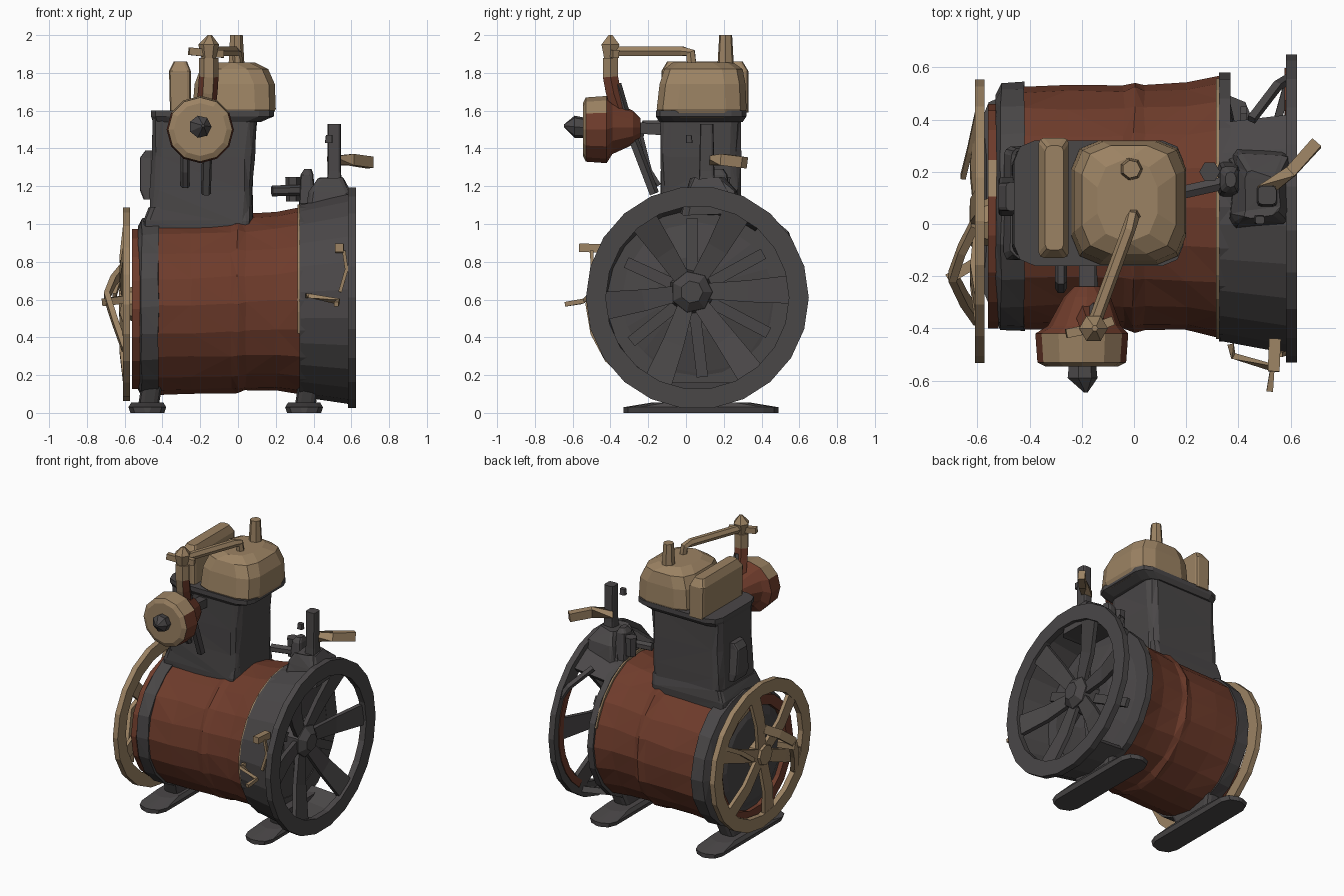
import bpy, bmesh, math, random
from mathutils import Vector

random.seed(4)


def material(name, rgb):
    m = bpy.data.materials.new(name)
    m.diffuse_color = (*rgb, 1)
    return m


DARK = material("dark iron", (0.068, 0.063, 0.064))
RED = material("rust red", (0.155, 0.044, 0.024))
TAN = material("worn tan", (0.33, 0.225, 0.125))


def build(name, verts, faces, mats, rule=None, jitter=0):
    """Flat shaded mesh; rule(normal, centre) picks the material slot."""
    mesh = bpy.data.meshes.new(name)
    verts = [Vector(v) + Vector([random.uniform(-jitter, jitter) for _ in range(3)]) for v in verts]
    mesh.from_pydata(verts, [], faces)
    bm = bmesh.new()
    bm.from_mesh(mesh)
    if jitter:
        bmesh.ops.triangulate(bm, faces=bm.faces[:])
    bmesh.ops.recalc_face_normals(bm, faces=bm.faces[:])
    bm.normal_update()
    if rule:
        for f in bm.faces:
            f.material_index = rule(f.normal, f.calc_center_median())
    bm.to_mesh(mesh)
    bm.free()
    for m in mats:
        mesh.materials.append(m)
    ob = bpy.data.objects.new(name, mesh)
    bpy.context.collection.objects.link(ob)
    return ob


def lathe(name, axis, stations, n, mats, loop=False, arc=(0, 360), rule=None, jitter=0):
    """Sections (position, radius, centre_a, centre_b) round the x, y or z axis."""
    full = arc[1] - arc[0] >= 360
    cnt = n if full else n + 1
    verts, faces = [], []
    for p, r, a, b in stations:
        for i in range(cnt):
            t = math.radians(arc[0] + (arc[1] - arc[0]) * i / n)
            u, v = a + r * math.cos(t), b + r * math.sin(t)
            verts.append({"x": (p, u, v), "y": (u, p, v), "z": (u, v, p)}[axis])
    k = len(stations)
    for s in range(k if loop else k - 1):
        for i in range(n):
            j, s2 = (i + 1) % cnt, (s + 1) % k
            faces.append((s * cnt + i, s * cnt + j, s2 * cnt + j, s2 * cnt + i))
    if loop and not full:
        faces += [[s * cnt for s in range(k)], [s * cnt + n for s in range(k)]]
    if not loop:
        faces += [list(range(cnt)), list(range((k - 1) * cnt, k * cnt))]
    return build(name, verts, faces, mats, rule, jitter)


def ring(name, axis, p0, p1, r_in, r_out, a, b, n, mats, **kw):
    prof = [(p0, r_in, a, b), (p0, r_out, a, b), (p1, r_out, a, b), (p1, r_in, a, b)]
    return lathe(name, axis, prof, n, mats, loop=True, **kw)


def block(name, levels, mat, cut=0.0, jitter=0):
    """Stacked rectangles (z, x0, x1, y0, y1) with corners rounded by two cuts."""
    verts, faces = [], []
    c = max(cut, 0.002)
    for z, x0, x1, y0, y1 in levels:
        for cx, cy, t0 in ((x1 - c, y1 - c, 0), (x0 + c, y1 - c, 90), (x0 + c, y0 + c, 180), (x1 - c, y0 + c, 270)):
            for t in (t0, t0 + 45, t0 + 90):
                t = math.radians(t)
                verts.append((cx + c * math.cos(t), cy + c * math.sin(t), z))
    for s in range(len(levels) - 1):
        for i in range(12):
            j = (i + 1) % 12
            faces.append((s * 12 + i, s * 12 + j, s * 12 + 12 + j, s * 12 + 12 + i))
    faces += [list(range(12)), list(range(len(verts) - 12, len(verts)))]
    return build(name, verts, faces, [mat], jitter=jitter)


def bar(name, pts, w, h, mats, n=4, w_end=None, rule=None):
    """Swept bar; width across goes from w to w_end, h is the thickness."""
    pts = [Vector(p) for p in pts]
    verts, faces = [], []
    for i, p in enumerate(pts):
        f = i / (len(pts) - 1)
        wi = w + ((w_end or w) - w) * f
        d = (pts[min(i + 1, len(pts) - 1)] - pts[max(i - 1, 0)]).normalized()
        up = Vector((1, 0, 0)) if abs(d.x) < 0.75 else Vector((0, 0, 1))
        side = d.cross(up).normalized()
        up = side.cross(d)
        for k in range(n):
            t = 2 * math.pi * (k + 0.5) / n
            s = 1 / math.cos(math.pi / n)
            verts.append(p + side * math.cos(t) * wi / 2 * s + up * math.sin(t) * h / 2 * s)
    for s in range(len(pts) - 1):
        for i in range(n):
            j = (i + 1) % n
            faces.append((s * n + i, s * n + j, s * n + n + j, s * n + n + i))
    faces += [list(range(n)), list(range(len(verts) - n, len(verts)))]
    return build(name, verts, faces, mats if isinstance(mats, list) else [mats], rule)


# Drum body with a soft seam, and its dark left end
lathe("drum", "x", [(-0.43, 0.465, 0.065, 0.565), (-0.25, 0.465, 0.065, 0.57), (-0.04, 0.467, 0.065, 0.575),
                    (0.0, 0.48, 0.065, 0.58), (0.04, 0.467, 0.065, 0.583),
                    (0.2, 0.475, 0.065, 0.59), (0.34, 0.5, 0.065, 0.595)], 20, [RED], jitter=0.006)
lathe("left_end", "x", [(-0.53, 0.43, 0.06, 0.56), (-0.51, 0.475, 0.065, 0.56),
                        (-0.42, 0.478, 0.065, 0.565)], 20, [DARK], jitter=0.004)
ring("left_end_rim", "x", -0.56, -0.52, 0.36, 0.43, 0.03, 0.55, 18, [RED, TAN],
     rule=lambda n, c: int(0.1 < c.y < 0.27 and c.z > 0.5))
lathe("left_end_cap", "x", [(-0.55, 0.3, 0.03, 0.55), (-0.52, 0.37, 0.03, 0.55)], 14, [DARK])

# Right flange with worn tan edge, shroud open at the back, inner dome
ring("right_flange", "x", 0.325, 0.37, 0.4, 0.515, 0.065, 0.595, 20, [DARK])
ring("flange_worn_edge", "x", 0.314, 0.325, 0.47, 0.509, 0.065, 0.595, 14, [TAN], arc=(15, 200))
shroud = [(0.33, 0.47, 0.06, 0.595), (0.33, 0.51, 0.06, 0.595), (0.6, 0.56, 0.06, 0.605), (0.6, 0.52, 0.06, 0.605)]
lathe("shroud", "x", shroud, 16, [DARK], loop=True, arc=(50, 300))
lathe("fan_dome", "x", [(0.34, 0.49, 0.06, 0.6), (0.37, 0.4, 0.06, 0.61), (0.42, 0.2, 0.04, 0.63)], 16, [DARK])

# Right flywheel
ring("right_wheel_rim", "x", 0.582, 0.625, 0.485, 0.59, 0.06, 0.61, 22, [DARK])
ring("right_rim_red_lining", "x", 0.576, 0.583, 0.49, 0.54, 0.06, 0.61, 8, [RED], arc=(-55, 40))
lathe("right_wheel_hub", "x", [(0.4, 0.13, 0.03, 0.64), (0.52, 0.11, 0.03, 0.64), (0.56, 0.06, 0.03, 0.64)], 7, [DARK])
for i in range(6):
    t = math.radians(5 + 60 * i)
    c, s = math.cos(t), math.sin(t)
    bar(f"right_spoke_{i}", [(0.49, 0.03 + 0.06 * c, 0.64 + 0.06 * s), (0.53, 0.05 + 0.28 * c, 0.62 + 0.28 * s),
                             (0.595, 0.06 + 0.5 * c, 0.61 + 0.5 * s)], 0.08, 0.03, DARK, w_end=0.15)
    t += 0.5
    c, s = math.cos(t), math.sin(t)
    bar(f"fan_blade_{i}", [(0.43, 0.04 + 0.1 * c, 0.63 + 0.1 * s), (0.42, 0.06 + 0.42 * c, 0.61 + 0.42 * s)],
        0.06, 0.025, DARK)

# Left tan wheel with bowed spokes and crank
rim = ring("left_wheel_rim", "x", -0.61, -0.572, 0.425, 0.512, 0.01, 0.575, 20, [TAN])
rim.scale.y = 1.06
lathe("left_wheel_hub", "x", [(-0.63, 0.07, 0.0, 0.58), (-0.53, 0.1, 0.01, 0.575)], 8, [TAN])
for i in range(6):
    t = math.radians(20 + 60 * i)
    c, s = math.cos(t), math.sin(t)
    bar(f"left_spoke_{i}", [(-0.6, 0.01 + 0.05 * c, 0.575 + 0.05 * s), (-0.615, 0.01 + 0.25 * c, 0.575 + 0.25 * s),
                            (-0.59, 0.01 + 0.47 * c, 0.575 + 0.47 * s)], 0.08, 0.025, TAN, w_end=0.1)
bar("left_crank", [(-0.61, 0.0, 0.76), (-0.66, -0.1, 0.7), (-0.695, -0.2, 0.62), (-0.65, -0.29, 0.48),
                   (-0.6, -0.36, 0.34)], 0.06, 0.03, TAN)
bar("left_crank_handle", [(-0.61, -0.15, 0.6), (-0.71, -0.21, 0.585)], 0.04, 0.04, TAN)
bar("left_guard_strip", [(-0.655, 0.18, 0.62), (-0.63, 0.28, 0.7), (-0.6, 0.42, 0.78)], 0.03, 0.02, TAN)

# Feet
for side, x in (("left", -0.48), ("right", 0.35)):
    block(f"{side}_foot", [(0, x - 0.09, x + 0.09, -0.33, 0.49), (0.03, x - 0.1, x + 0.1, -0.33, 0.49),
                           (0.055, x - 0.085, x + 0.085, -0.18, 0.34)], DARK, 0.08)
    block(f"{side}_foot_block", [(0.03, x - 0.05, x + 0.06, -0.08, 0.22), (0.16, x - 0.03, x + 0.08, -0.13, 0.27)], DARK, 0.03)

# Cylinder tower
block("tower_base", [(0.9, -0.5, 0.06, -0.13, 0.29), (1.02, -0.5, 0.07, -0.14, 0.3),
                     (1.09, -0.475, 0.07, -0.13, 0.29)], DARK, 0.03, 0.005)
block("tower", [(1.0, -0.465, 0.075, -0.135, 0.285), (1.18, -0.46, 0.08, -0.135, 0.285),
                (1.36, -0.455, 0.09, -0.13, 0.285), (1.57, -0.455, 0.1, -0.13, 0.285)], DARK, 0.05, 0.008)
block("tower_top_plate", [(1.54, -0.45, 0.12, -0.14, 0.3), (1.57, -0.46, 0.19, -0.16, 0.32),
                          (1.6, -0.46, 0.19, -0.16, 0.32)], DARK, 0.08)
block("side_bracket", [(1.13, -0.5, -0.45, 0.03, 0.18), (1.18, -0.52, -0.45, 0.03, 0.18),
                       (1.35, -0.52, -0.45, 0.05, 0.16), (1.39, -0.49, -0.45, 0.05, 0.16)], DARK, 0.015)

# Tank, slab tank and chimney
block("tank", [(1.565, -0.22, 0.18, -0.14, 0.31), (1.61, -0.24, 0.2, -0.155, 0.32), (1.74, -0.23, 0.195, -0.14, 0.315),
               (1.82, -0.2, 0.16, -0.115, 0.3), (1.855, -0.14, 0.09, -0.07, 0.25)], TAN, 0.11)
block("slab_tank", [(1.59, -0.36, -0.25, -0.13, 0.33), (1.81, -0.365, -0.25, -0.13, 0.33),
                    (1.86, -0.34, -0.27, -0.1, 0.3)], TAN, 0.02)
lathe("chimney", "z", [(1.83, 0.045, -0.01, 0.21), (2.0, 0.035, -0.01, 0.21)], 7, [TAN])

# Overhead pipe and filter stem
bar("overhead_pipe", [(0.0, 0.03, 1.84), (-0.005, 0.025, 1.905), (-0.02, -0.02, 1.915), (-0.16, -0.4, 1.915)], 0.05, 0.045, TAN, 6)
bar("pipe_tip", [(-0.26, -0.42, 1.915), (-0.16, -0.4, 1.905), (-0.08, -0.37, 1.9)], 0.035, 0.04, TAN)
lathe("stem_cap", "z", [(1.84, 0.03, -0.155, -0.4), (1.95, 0.055, -0.155, -0.4), (2.0, 0.012, -0.15, -0.4)], 6, [TAN])
bar("filter_stem", [(-0.155, -0.4, 1.88), (-0.155, -0.4, 1.78), (-0.16, -0.385, 1.7), (-0.18, -0.33, 1.53)], 0.08, 0.09,
    [RED, TAN], 6, rule=lambda n, c: int(n.y < -0.6 or c.z > 1.8))
bar("stem_brace", [(-0.15, -0.37, 1.74), (-0.16, -0.3, 1.5), (-0.17, -0.17, 1.16)], 0.045, 0.045, DARK, 5)
bar("bent_pipe", [(-0.28, -0.12, 1.53), (-0.28, -0.22, 1.53), (-0.28, -0.245, 1.46), (-0.28, -0.2, 1.28),
                  (-0.28, -0.15, 1.2)], 0.04, 0.04, DARK, 6)

# Round filter: red body, tan front and top, dark nose
lathe("filter", "y", [(-0.545, 0.14, -0.2, 1.5), (-0.53, 0.17, -0.2, 1.5), (-0.42, 0.178, -0.2, 1.5),
                      (-0.39, 0.14, -0.19, 1.51), (-0.28, 0.09, -0.18, 1.51), (-0.24, 0.05, -0.18, 1.51)],
      12, [RED, TAN], rule=lambda n, c: int(n.y < -0.4 or (n.z > 0.6 and c.y < -0.43)))
lathe("filter_nose", "y", [(-0.54, 0.055, -0.2, 1.51), (-0.59, 0.06, -0.2, 1.515), (-0.645, 0.008, -0.185, 1.52)], 7, [DARK])
bar("filter_mount", [(-0.18, -0.28, 1.51), (-0.18, -0.12, 1.5)], 0.06, 0.06, DARK)

# Governor mechanism above the shroud
block("mechanism_bed", [(1.05, 0.36, 0.6, -0.02, 0.28), (1.17, 0.38, 0.6, 0.0, 0.26), (1.24, 0.42, 0.56, 0.03, 0.2)], DARK, 0.03, 0.01)
block("mechanism_block", [(1.05, 0.32, 0.41, 0.1, 0.24), (1.26, 0.33, 0.4, 0.12, 0.22), (1.29, 0.35, 0.39, 0.14, 0.2)], DARK, 0.02)
bar("valve_rod", [(0.18, 0.12, 1.175), (0.36, 0.16, 1.18)], 0.05, 0.05, DARK, 6)
lathe("valve_knob", "z", [(1.12, 0.035, 0.29, 0.2), (1.25, 0.04, 0.29, 0.2)], 6, [DARK])
block("post", [(1.1, 0.46, 0.56, 0.06, 0.16), (1.28, 0.475, 0.545, 0.07, 0.15), (1.53, 0.475, 0.545, 0.075, 0.145)], DARK, 0.015)
bar("post_lever", [(0.49, 0.12, 1.335), (0.6, 0.2, 1.34), (0.7, 0.31, 1.325)], 0.06, 0.045, TAN)
block("loose_nut", [(1.43, 0.46, 0.5, 0.0, 0.035), (1.47, 0.465, 0.5, 0.0, 0.03)], DARK, 0.008)
bar("shroud_stay", [(0.45, 0.4, 1.06), (0.55, 0.53, 0.95), (0.6, 0.56, 0.86)], 0.03, 0.03, DARK)

# Small hand levers on the shroud front
bar("upper_hand_lever", [(0.54, -0.44, 0.87), (0.535, -0.565, 0.875)], 0.045, 0.045, TAN)
bar("hand_lever_rod", [(0.56, -0.5, 0.86), (0.575, -0.495, 0.76), (0.54, -0.5, 0.64)], 0.018, 0.018, TAN)
bar("lower_hand_lever", [(0.37, -0.46, 0.62), (0.38, -0.505, 0.62), (0.53, -0.55, 0.59), (0.52, -0.64, 0.575)], 0.025, 0.025, TAN)
